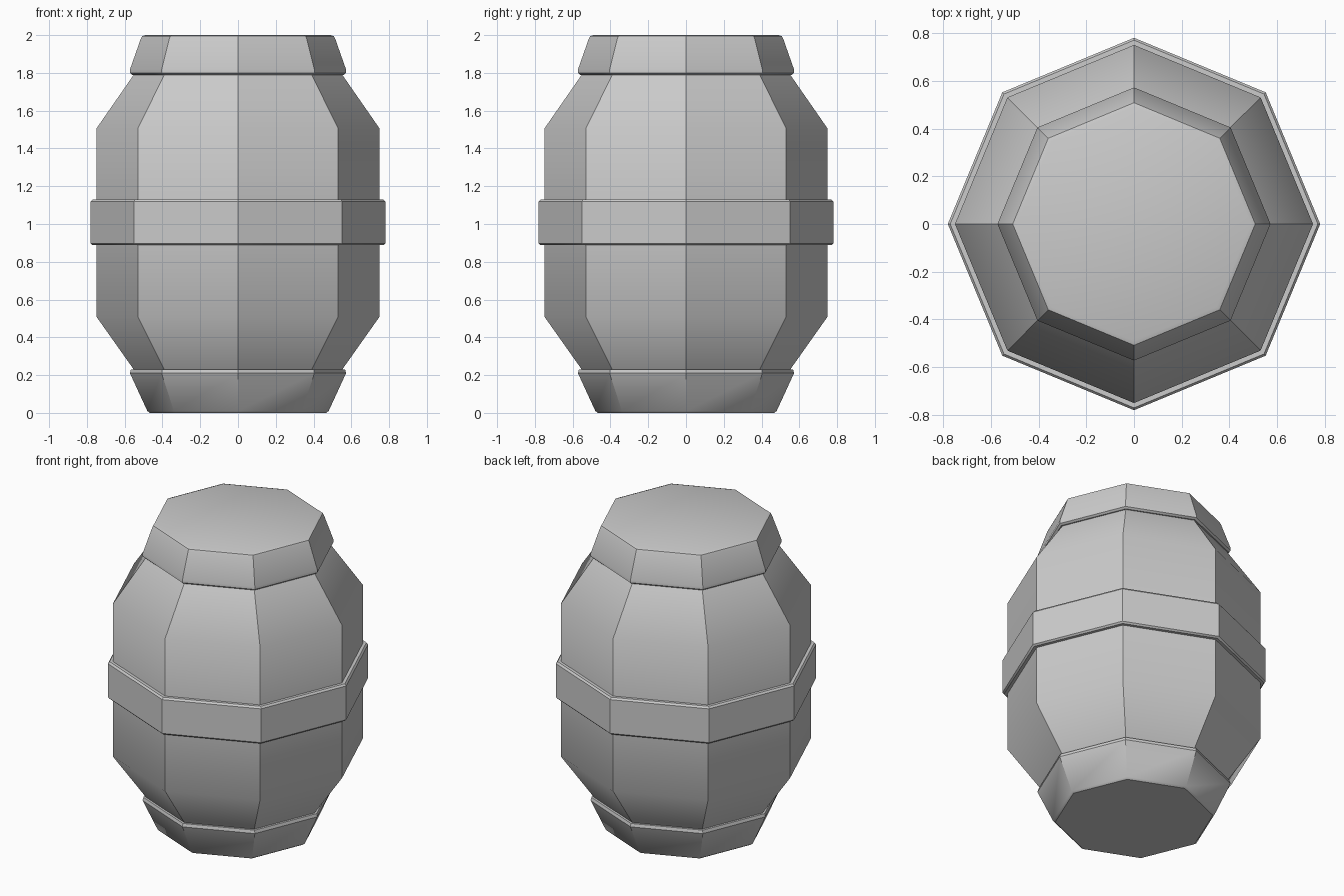
import bpy, bmesh, math

if "Cube" in bpy.data.objects:
    bpy.data.objects.remove(bpy.data.objects["Cube"])

SIDES = 8


def lathe(name, profile, angle=35, closed=False):
    """Eight-sided turned part from (radius, height) points, bottom to top."""
    bm = bmesh.new()
    rings = []
    for r, z in profile:
        rings.append([bm.verts.new((r * math.cos(i * math.tau / SIDES),
                                    r * math.sin(i * math.tau / SIDES), z))
                      for i in range(SIDES)])
    pairs = list(zip(rings, rings[1:]))
    if closed:
        pairs.append((rings[-1], rings[0]))
    for a, b in pairs:
        for i in range(SIDES):
            j = (i + 1) % SIDES
            bm.faces.new((a[i], a[j], b[j], b[i]))
    if not closed:
        bm.faces.new(rings[0][::-1])
        bm.faces.new(rings[-1])
    bmesh.ops.recalc_face_normals(bm, faces=bm.faces)
    mesh = bpy.data.meshes.new(name)
    bm.to_mesh(mesh)
    bm.free()
    obj = bpy.data.objects.new(name, mesh)
    bpy.context.collection.objects.link(obj)
    bpy.ops.object.select_all(action='DESELECT')
    obj.select_set(True)
    bpy.context.view_layer.objects.active = obj
    bpy.ops.object.shade_smooth_by_angle(angle=math.radians(angle))
    return obj


# Barrel body with tapered shoulders
lathe("barrel_body", [(0.545, 0.22), (0.75, 0.51), (0.75, 1.505), (0.545, 1.80)])

# Bevelled hoop around the middle
lathe("middle_hoop", [(0.74, 0.888), (0.77, 0.888), (0.78, 0.898),
                      (0.78, 1.118), (0.77, 1.13), (0.74, 1.13)], closed=True)

# Tapered foot
lathe("barrel_foot", [(0.467, 0.0), (0.48, 0.01), (0.572, 0.21),
                      (0.567, 0.23)])

# Lid with a softened top rim
lathe("barrel_lid", [(0.56, 1.79), (0.572, 1.80), (0.572, 1.818),
                     (0.515, 1.98), (0.508, 1.994), (0.49, 2.0)], angle=40)
